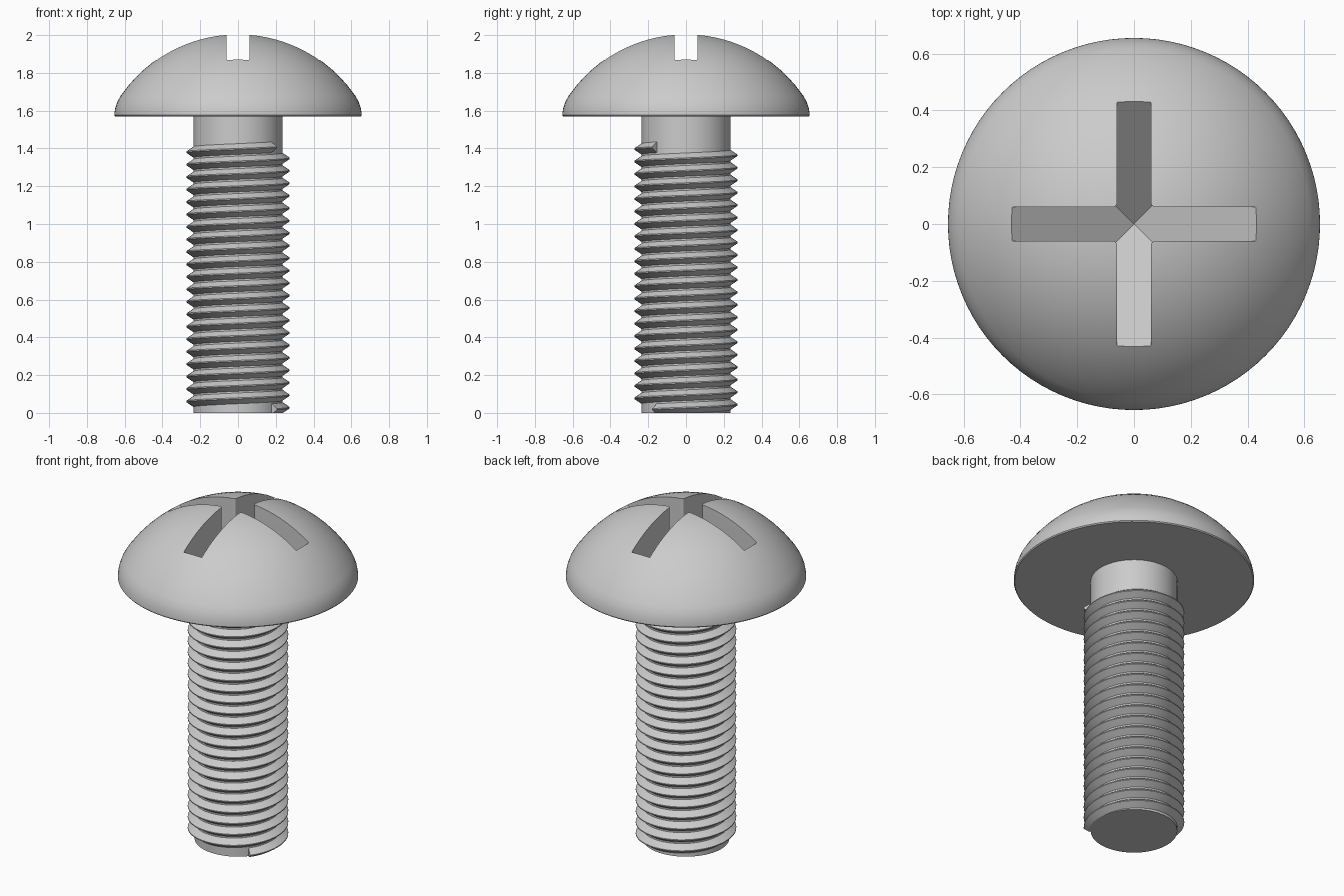
import bpy, bmesh, math

if "Cube" in bpy.data.objects:
    bpy.data.objects.remove(bpy.data.objects["Cube"])

SEG = 96


def finish(bm, name):
    bmesh.ops.recalc_face_normals(bm, faces=bm.faces)
    mesh = bpy.data.meshes.new(name)
    bm.to_mesh(mesh)
    bm.free()
    obj = bpy.data.objects.new(name, mesh)
    bpy.context.collection.objects.link(obj)
    return obj


def activate(obj):
    bpy.ops.object.select_all(action='DESELECT')
    obj.select_set(True)
    bpy.context.view_layer.objects.active = obj


def lathe(name, profile):
    # profile starts and ends on the axis
    bm = bmesh.new()
    low = bm.verts.new((0, 0, profile[0][1]))
    top = bm.verts.new((0, 0, profile[-1][1]))
    rings = []
    for r, z in profile[1:-1]:
        rings.append([bm.verts.new((r * math.cos(2 * math.pi * i / SEG),
                                    r * math.sin(2 * math.pi * i / SEG), z))
                      for i in range(SEG)])
    for i in range(SEG):
        j = (i + 1) % SEG
        bm.faces.new((low, rings[0][j], rings[0][i]))
        bm.faces.new((top, rings[-1][i], rings[-1][j]))
        for a, b in zip(rings, rings[1:]):
            bm.faces.new((a[i], a[j], b[j], b[i]))
    return finish(bm, name)


# Head and shank as one turned solid
R, APEX = 0.753, 2.006
profile = [(0, 0), (0.236, 0), (0.236, 1.57), (0.65, 1.57), (0.655, 1.576),
           (0.654, 1.59), (0.649, 1.618), (0.638, 1.649)]
for k in range(15):
    r = 0.62 * (1 - k / 15)
    profile.append((r, APEX - R + math.sqrt(R * R - r * r)))
profile.append((0, APEX))
body = lathe("head_and_shank", profile)

# Cross recess cutter: rounded cross outline with an inverted pyramid floor
W, L, DEEP, RIM = 0.06, 0.437, 1.5, 1.875
corners = []
for k in range(4):
    c, s = round(math.cos(k * math.pi / 2)), round(math.sin(k * math.pi / 2))
    for x, y in ((L, -W), (L, W), (W, W)):
        corners.append((c * x - s * y, s * x + c * y))
outline = []
for i, (px, py) in enumerate(corners):
    ends = []
    for qx, qy in (corners[i - 1], corners[(i + 1) % 12]):
        d = math.hypot(qx - px, qy - py)
        ends.append((px + (qx - px) * 0.016 / d, py + (qy - py) * 0.016 / d))
    for t in (0, 0.25, 0.5, 0.75, 1):
        u = 1 - t
        outline.append(tuple(u * u * a + 2 * u * t * p + t * t * b
                             for a, p, b in zip(ends[0], (px, py), ends[1])))
bm = bmesh.new()
slope = (RIM - DEEP) / L
lower = [bm.verts.new((x, y, DEEP + slope * max(abs(x), abs(y)))) for x, y in outline]
upper = [bm.verts.new((x, y, 2.2)) for x, y in outline]
point, cap = bm.verts.new((0, 0, DEEP)), bm.verts.new((0, 0, 2.2))
n = len(outline)
for i in range(n):
    j = (i + 1) % n
    bm.faces.new((point, lower[j], lower[i]))
    bm.faces.new((cap, upper[i], upper[j]))
    bm.faces.new((lower[i], lower[j], upper[j], upper[i]))
cutter = finish(bm, "recess_cutter")
cutter.hide_render = True

mod = body.modifiers.new("recess", 'BOOLEAN')
mod.operation = 'DIFFERENCE'
mod.solver = 'EXACT'
mod.object = cutter
activate(body)
bpy.ops.object.modifier_apply(modifier=mod.name)
bpy.data.objects.remove(cutter)
bpy.ops.object.shade_smooth_by_angle(angle=math.radians(25))

# Right-handed thread swept along the shank, trimmed flat at the tip
PITCH, TURNS, STEPS, START = 0.066, 21, 60, math.radians(-41)
section = [(0.228, -0.034), (0.274, -0.003), (0.274, 0.003), (0.228, 0.034)]
bm = bmesh.new()
rings = []
for i in range(TURNS * STEPS + 1):
    a = START + 2 * math.pi * i / STEPS
    z0 = 0.02 + PITCH * i / STEPS
    ring = []
    for r, dz in section:
        z = z0 + dz
        if z < 0:  # slide along the lower flank to the end plane
            r, z = 0.274 - (0.274 - 0.228) * (z0 - 0.003) / 0.031, 0
        ring.append(bm.verts.new((r * math.cos(a), r * math.sin(a), z)))
    if ring[0].co.z == 0:
        ring[0].co.x, ring[0].co.y = 0.228 * math.cos(a), 0.228 * math.sin(a)
        f = 0.274 - 0.046 * (z0 - 0.003) / 0.031
        ring.insert(1, bm.verts.new((f * math.cos(a), f * math.sin(a), 0)))
    else:
        ring.insert(1, bm.verts.new((ring[0].co + ring[1].co) / 2))
    rings.append(ring)
for a, b in zip(rings, rings[1:]):
    for k in range(5):
        m = (k + 1) % 5
        bm.faces.new((a[k], a[m], b[m], b[k]))
bm.faces.new(rings[0])
bm.faces.new(rings[-1])
thread = finish(bm, "thread")
activate(thread)
bpy.ops.object.shade_smooth_by_angle(angle=math.radians(25))
